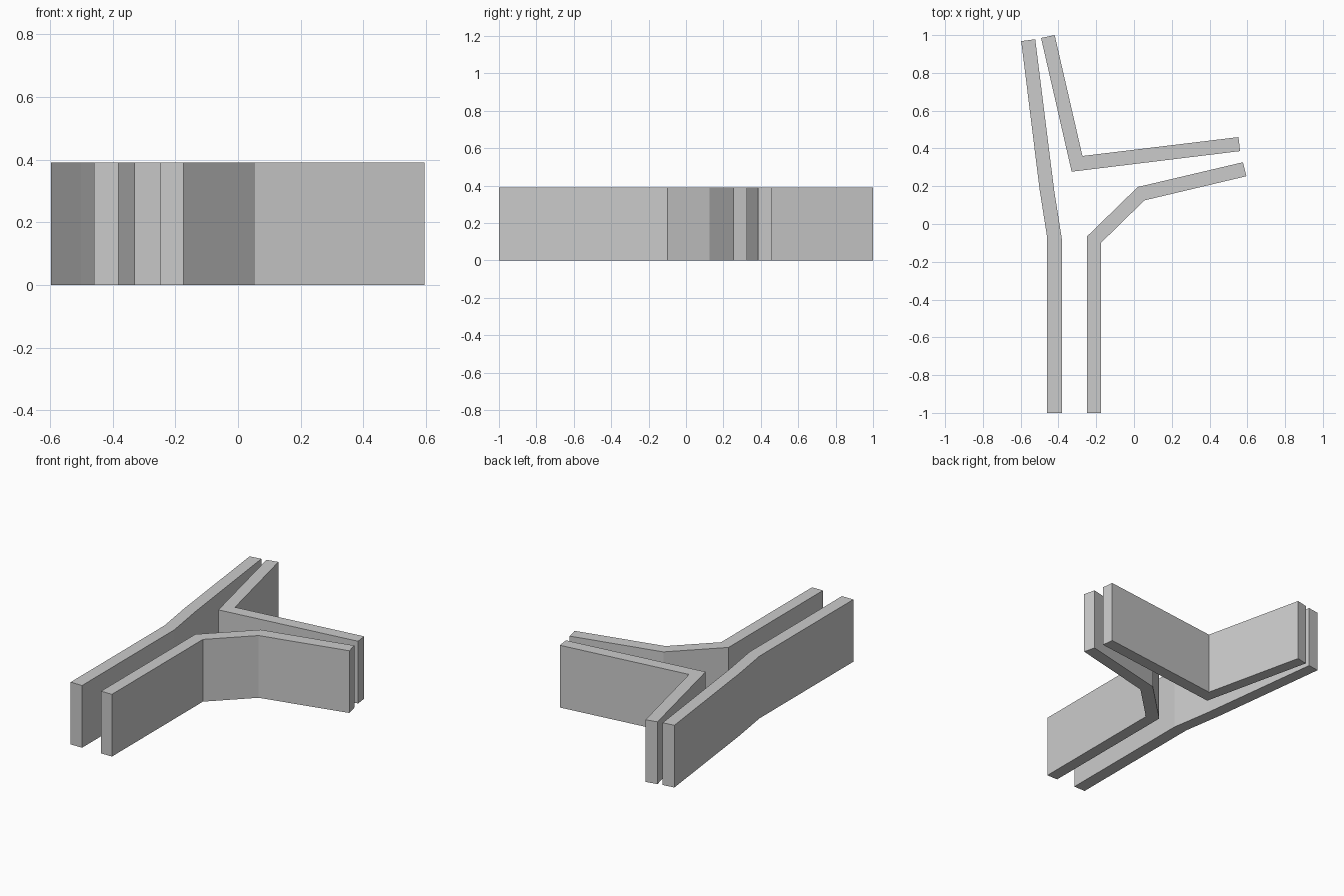
import bpy
import bmesh

cube = bpy.data.objects.get("Cube")
if cube:
    bpy.data.objects.remove(cube, do_unlink=True)

HEIGHT = 0.39

# Plain grey plaster
grey = bpy.data.materials.new("light_grey")
grey.use_nodes = True
colour = (0.6, 0.6, 0.6, 1)
grey.diffuse_color = colour
grey.node_tree.nodes["Principled BSDF"].inputs["Base Color"].default_value = colour


def wall(name, side_a, side_b):
    """Extrude a bent wall from the floor lines of its two sides."""
    bm = bmesh.new()
    outline = side_a + side_b[::-1]
    floor = bm.faces.new([bm.verts.new((x, y, 0)) for x, y in outline])
    top = bmesh.ops.extrude_face_region(bm, geom=[floor], use_keep_orig=True)
    raised = [g for g in top["geom"] if isinstance(g, bmesh.types.BMVert)]
    bmesh.ops.translate(bm, verts=raised, vec=(0, 0, HEIGHT))
    bmesh.ops.recalc_face_normals(bm, faces=bm.faces)
    mesh = bpy.data.meshes.new(name)
    bm.to_mesh(mesh)
    bm.free()
    mesh.materials.append(grey)
    obj = bpy.data.objects.new(name, mesh)
    bpy.context.collection.objects.link(obj)
    return obj


# Long wall running the whole length on the right
wall("right_wall",
     [(-0.46, -1), (-0.46, -0.07), (-0.50, 0.185), (-0.597, 0.968)],
     [(-0.381, -1), (-0.381, -0.085), (-0.423, 0.18), (-0.523, 0.978)])

# Wall that turns off along the left branch
wall("left_wall",
     [(-0.249, -1), (-0.249, -0.066), (0.02, 0.196), (0.577, 0.327)],
     [(-0.174, -1), (-0.174, -0.099), (0.055, 0.125), (0.595, 0.253)])

# V-shaped wall filling the fork
wall("fork_wall",
     [(-0.492, 0.985), (-0.33, 0.277), (0.562, 0.386)],
     [(-0.42, 1), (-0.273, 0.36), (0.553, 0.46)])
